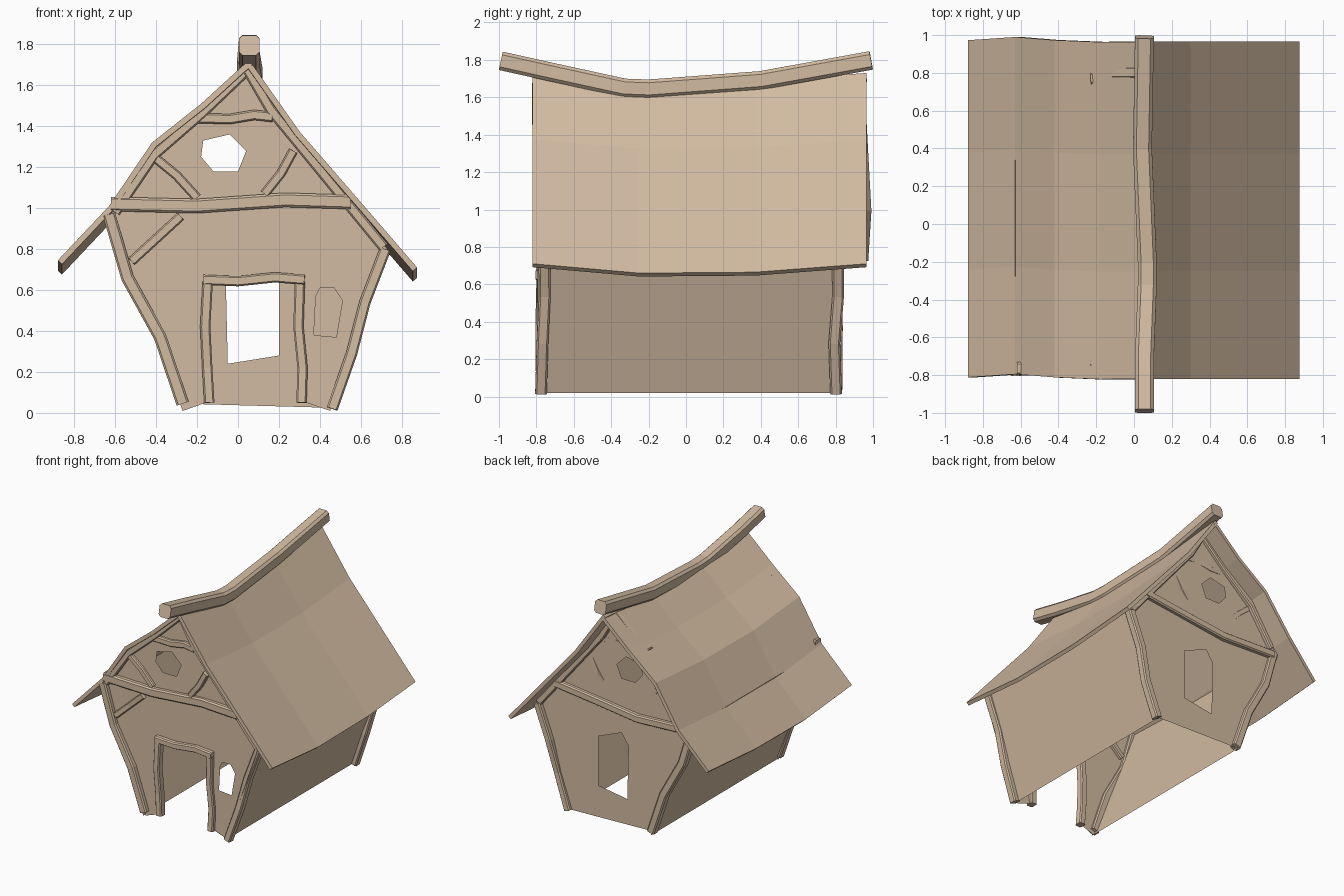
import bpy, bmesh, random
from mathutils import Vector

if "Cube" in bpy.data.objects:
    bpy.data.objects.remove(bpy.data.objects["Cube"])

random.seed(4)
wood = bpy.data.materials.new("tan_wood")
wood.diffuse_color = (0.65, 0.50, 0.36, 1)
wood.use_nodes = True
wood.node_tree.nodes["Principled BSDF"].inputs["Base Color"].default_value = wood.diffuse_color
FRONT, BACK = -0.765, 0.803


def finish(bm, name):
    me = bpy.data.meshes.new(name)
    bm.to_mesh(me)
    bm.free()
    ob = bpy.data.objects.new(name, me)
    me.materials.append(wood)
    bpy.context.collection.objects.link(ob)
    return ob


def sweep(name, path, side, w, h, chamfer=0.3):
    """Chamfered square bar along a bent path; w lies along the side axis."""
    pts = [Vector(p) for p in path]
    c = 1 - chamfer
    section = [(1, c), (c, 1), (-c, 1), (-1, c), (-1, -c), (-c, -1), (c, -1), (1, -c)]
    bm = bmesh.new()
    rings = []
    for i, p in enumerate(pts):
        t = (pts[min(i + 1, len(pts) - 1)] - pts[max(i - 1, 0)]).normalized()
        n = t.cross(Vector(side)).normalized()
        s = n.cross(t)
        rings.append([bm.verts.new(p + s * a * w / 2 + n * b * h / 2) for a, b in section])
    for r0, r1 in zip(rings, rings[1:]):
        for k in range(8):
            bm.faces.new((r0[k], r0[k - 1], r1[k - 1], r1[k]))
    bm.faces.new(rings[0])
    bm.faces.new(rings[-1][::-1])
    bmesh.ops.recalc_face_normals(bm, faces=bm.faces)
    return finish(bm, name)


def timber(name, xz, y, h=0.055, w=0.06, wobble=0.006):
    path = [(x, y + random.uniform(-wobble, wobble), z) for x, z in xz]
    return sweep(name, path, (0, 1, 0), w, h)


def wall(name, outline, holes, y):
    """Flat gable panel with openings."""
    bm = bmesh.new()
    for loop in [outline] + holes:
        vs = [bm.verts.new((x, y, z)) for x, z in loop]
        for i in range(len(vs)):
            bm.edges.new((vs[i - 1], vs[i]))
    bmesh.ops.triangle_fill(bm, use_beauty=True, edges=bm.edges[:], normal=(0, -1, 0))
    return finish(bm, name)


# gable walls
gable = [(0.73, 0.80), (0.29, 1.34), (0.05, 1.68), (-0.17, 1.47),
         (-0.40, 1.28), (-0.63, 0.96)]
attic_window = [(-0.17, 1.33), (-0.04, 1.36), (0.04, 1.28), (0.0, 1.18),
                (-0.12, 1.18), (-0.18, 1.25)]
small_window = [(0.38, 0.57), (0.40, 0.61), (0.47, 0.61), (0.51, 0.55),
                (0.48, 0.37), (0.37, 0.38)]
back_window = [(-0.05, 0.24), (0.20, 0.28), (0.20, 0.67), (0.0, 0.75), (-0.06, 0.66)]
door_notch = [(-0.27, 0.01), (-0.155, 0.05), (-0.155, 0.64), (0.305, 0.64),
              (0.305, 0.06), (0.45, 0.01)]
wall("front_wall", door_notch + gable, [attic_window, small_window], FRONT)
wall("back_wall", [(-0.27, 0.045), (0.45, 0.025)] + gable,
     [attic_window, back_window], BACK)

# side walls
for name, a, b in (("left_wall", (-0.27, 0.02), (-0.63, 0.97)),
                   ("right_wall", (0.45, 0.02), (0.73, 0.81))):
    bm = bmesh.new()
    y0, y1 = FRONT - 0.03, BACK + 0.02
    bm.faces.new([bm.verts.new(v) for v in (
        (a[0], y0, a[1]), (a[0], y1, a[1]), (b[0], y1, b[1]), (b[0], y0, b[1]))])
    finish(bm, name)

# corner posts and rafters, front and back
post_l = [(-0.27, 0.045), (-0.38, 0.37), (-0.54, 0.66), (-0.63, 0.97)]
post_r = [(0.46, 0.02), (0.555, 0.29), (0.62, 0.54), (0.72, 0.80)]
rafter_l = [(0.05, 1.68), (-0.18, 1.46), (-0.41, 1.26), (-0.60, 0.98)]
rafter_r = [(0.05, 1.67), (0.16, 1.48), (0.30, 1.31), (0.71, 0.81)]
brace_l = [(-0.41, 1.25), (-0.30, 1.16), (-0.20, 1.05)]
brace_r = [(0.27, 1.28), (0.21, 1.17), (0.13, 1.07)]
collar = [(-0.23, 1.44), (-0.04, 1.435), (0.08, 1.455), (0.17, 1.445)]
for end, y in (("front", FRONT), ("back", BACK)):
    timber(end + "_left_post", post_l, y, 0.062, 0.062, 0.012)
    timber(end + "_right_post", post_r, y, 0.055, 0.062, 0.012)
    timber(end + "_left_rafter", rafter_l, y, 0.05)
    timber(end + "_right_rafter", rafter_r, y, 0.05)
    inset = 0 if end == "front" else -0.028
    timber(end + "_left_brace", brace_l, y + inset, 0.045)
    timber(end + "_right_brace", brace_r, y + inset, 0.045)
    timber(end + "_collar_beam", collar, y + inset, 0.05)

# cross beams and lower brace
timber("front_cross_beam", [(-0.62, 1.02), (-0.2, 1.01), (0.23, 1.04), (0.55, 1.03)],
       FRONT, 0.07, 0.07)
timber("back_cross_beam", [(0.58, 1.0), (0.25, 0.96), (-0.15, 0.91), (-0.61, 0.93)],
       BACK, 0.06, 0.07)
timber("lower_brace", [(-0.28, 0.96), (-0.40, 0.85), (-0.52, 0.74)], FRONT, 0.045)

# door frame
timber("door_post_left", [(-0.14, 0.05), (-0.15, 0.22), (-0.16, 0.42), (-0.148, 0.64)],
       FRONT, 0.05)
timber("door_post_right", [(0.31, 0.05), (0.315, 0.22), (0.295, 0.42), (0.302, 0.64)],
       FRONT, 0.05)
timber("door_lintel", [(-0.17, 0.65), (0.0, 0.643), (0.18, 0.662), (0.325, 0.65)],
       FRONT, 0.05, 0.07)

# sagging roof slopes
stations = [(-0.82, 0.0), (-0.25, -0.05), (0.37, -0.045), (0.965, 0.0)]
slopes = {
    "left_roof": [(0.05, 1.72), (-0.18, 1.51), (-0.42, 1.32), (-0.63, 1.01), (-0.88, 0.745)],
    "right_roof": [(0.05, 1.73), (0.30, 1.375), (0.59, 1.04), (0.875, 0.71)],
}
for name, prof in slopes.items():
    bm = bmesh.new()
    wave = [0, -0.002, 0.008, 0.025, 0.008] if name == "left_roof" else [0] * 4
    rows = [[bm.verts.new((x, y + wave[i], z + dz)) for i, (x, z) in enumerate(prof)]
            for y, dz in stations]
    for r0, r1 in zip(rows, rows[1:]):
        for i in range(len(prof) - 1):
            f = bm.faces.new((r0[i], r0[i + 1], r1[i + 1], r1[i]))
            f.normal_update()
            if f.normal.z < 0:
                f.normal_flip()
    roof = finish(bm, name)
    mod = roof.modifiers.new("thickness", "SOLIDIFY")
    mod.thickness, mod.offset = 0.028, -1

# ridge beam
sweep("ridge_beam", [(0.055, -0.99, 1.795), (0.055, -0.72, 1.735), (0.07, -0.33, 1.65),
                     (0.07, -0.2, 1.645), (0.045, 0.4, 1.69), (0.055, 0.99, 1.797)],
      (1, 0, 0), 0.10, 0.10, 0.35)
